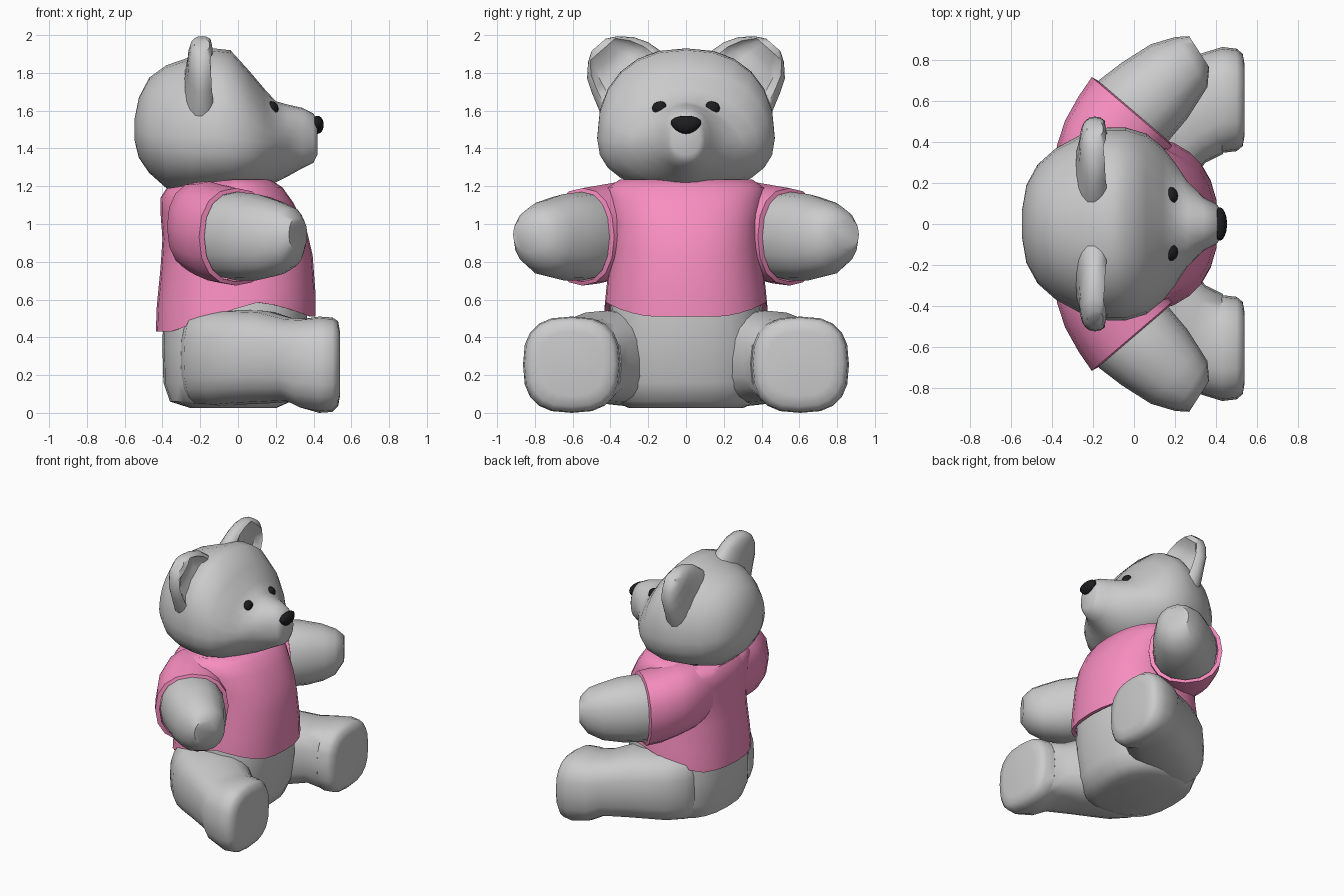
import bpy, bmesh, math
from mathutils import Vector

if "Cube" in bpy.data.objects:
    bpy.data.objects.remove(bpy.data.objects["Cube"])

X, Y, Z = Vector((1, 0, 0)), Vector((0, 1, 0)), Vector((0, 0, 1))


def material(name, rgb):
    m = bpy.data.materials.new(name)
    m.diffuse_color = (*rgb, 1)
    m.use_nodes = True
    m.node_tree.nodes["Principled BSDF"].inputs["Base Color"].default_value = m.diffuse_color
    return m


pink = material("pink_fabric", (0.94, 0.27, 0.53))
black = material("black_plastic", (0.012, 0.012, 0.014))


def spow(v, p):
    return math.copysign(abs(v) ** p, v)


def ring(c, u, v, a, b, p=1.0, n=20, below=None):
    """Rounded cross-section; 'below' gives a different lower half height."""
    pts = []
    for i in range(n):
        t = 2 * math.pi * i / n
        s = spow(math.sin(t), p)
        h = below if (below is not None and s < 0) else b
        pts.append(Vector(c) + u * a * spow(math.cos(t), p) + v * h * s)
    return pts


def finish(bm, name, mat=None, mirror=False, angle=50):
    bmesh.ops.recalc_face_normals(bm, faces=bm.faces)
    me = bpy.data.meshes.new(name)
    bm.to_mesh(me)
    bm.free()
    ob = bpy.data.objects.new(name, me)
    bpy.context.collection.objects.link(ob)
    if mat:
        me.materials.append(mat)
    bpy.ops.object.select_all(action='DESELECT')
    ob.select_set(True)
    bpy.context.view_layer.objects.active = ob
    bpy.ops.object.shade_smooth_by_angle(angle=math.radians(angle))
    if mirror:
        m = ob.modifiers.new("mirror", 'MIRROR')
        m.use_axis = (False, True, False)
    return ob


def loft(name, rings, mat=None, mirror=False, caps=(True, True), angle=50):
    bm = bmesh.new()
    rows = [[bm.verts.new(p) for p in r] for r in rings]
    n = len(rows[0])
    for r, s in zip(rows, rows[1:]):
        for i in range(n):
            j = (i + 1) % n
            bm.faces.new((r[i], r[j], s[j], s[i]))
    if caps[0]:
        bm.faces.new(rows[0])
    if caps[1]:
        bm.faces.new(rows[-1])
    return finish(bm, name, mat, mirror, angle)


def ball(c, size):
    bm = bmesh.new()
    bmesh.ops.create_uvsphere(bm, u_segments=16, v_segments=10, radius=1)
    for v in bm.verts:
        v.co = Vector(c) + Vector((v.co[i] * size[i] for i in range(3)))
    return bm


# Head with muzzle: x, half width, bottom, widest height, top, roundness
head = [(-0.547, .06, 1.44, 1.50, 1.56, 1), (-0.525, .19, 1.35, 1.49, 1.67, 1),
        (-0.47, .29, 1.27, 1.47, 1.775, 1), (-0.38, .37, 1.19, 1.46, 1.84, .95),
        (-0.25, .44, 1.17, 1.46, 1.885, .9), (-0.13, .47, 1.17, 1.46, 1.93, .88),
        (-0.04, .47, 1.17, 1.45, 1.92, .88), (0.06, .44, 1.18, 1.44, 1.81, .92),
        (0.14, .375, 1.20, 1.43, 1.715, 1.1), (0.20, .30, 1.22, 1.43, 1.65, 1.25),
        (0.26, .21, 1.25, 1.44, 1.633, 1.1), (0.34, .13, 1.295, 1.45, 1.615, .9),
        (0.40, .10, 1.325, 1.45, 1.585, .9), (0.42, .075, 1.365, 1.45, 1.54, .9)]
loft("head", [ring((x, 0, zc), Y, Z, w, zt - zc, p, 24, zc - zb)
              for x, w, zb, zc, zt, p in head])

# Ears: tapering flaps rising from the head, dished at the front
across = Vector((0, .75, -.66))
ear = [(.22, 1.67, .25, .11, 0), (.29, 1.755, .228, .095, .03),
       (.35, 1.83, .20, .08, .07), (.40, 1.88, .165, .075, .06),
       (.44, 1.925, .105, .065, .01), (.463, 1.948, .05, .04, 0)]
rows = []
for y, z, w, t, dish in ear:
    c = Vector((-.19, y, z))
    r = ring(c, across, X, w, t, .85)
    for p in r:
        if p.x > c.x and abs((p - c).dot(across)) < .7 * w:
            p.x -= dish
    rows.append(r)
loft("ear", rows, mirror=True)

# Eyes and nose
finish(ball((.178, .137, 1.61), (.036, .043, .04)), "eye", black, True)
bm = ball((.42, 0, 1.525), (.034, .078, .048))
for v in bm.verts:
    v.co.y *= 1 + (v.co.z - 1.525) * 6
finish(bm, "nose", black)

# Lower body: z, back x, front x, half width
body = [(.025, -.25, .20, .30), (.06, -.36, .28, .38), (.16, -.395, .32, .42),
        (.35, -.40, .35, .425), (.55, -.395, .37, .40), (.80, -.37, .34, .36),
        (1.1, -.33, .2, .3), (1.22, -.28, .1, .22)]
loft("body", [ring(((x0 + x1) / 2, 0, z), X, Y, (x1 - x0) / 2, w, .8, 24)
              for z, x0, x1, w in body])

# Legs with blunt feet: centre, half width, half height, sideways axis
fan = Vector((-.45, .89, 0))
mid = Vector((-.3, .95, 0)).normalized()
leg = [((-.26, .15, .29), .12, .20, fan), ((-.19, .23, .29), .215, .25, fan),
       ((-.08, .31, .29), .245, .255, fan), ((.03, .375, .295), .255, .25, fan),
       ((.15, .44, .295), .255, .245, fan), ((.28, .53, .28), .24, .222, mid),
       ((.36, .58, .26), .25, .24, mid), ((.43, .605, .255), .258, .255, Y),
       ((.50, .605, .255), .25, .25, Y), ((.53, .605, .26), .225, .225, Y),
       ((.54, .605, .26), .17, .17, Y)]
loft("leg", [ring(c, u, Z, a, b, .75) for c, a, b, u in leg], mirror=True)

# Arms
side = Vector((-.76, .65, 0))
wrist = Vector((-.65, .76, 0))
tip = Vector((-.54, .84, 0))
arm = [((-.14, .40, .94), .20, .21, side), ((.0, .555, .935), .225, .235, side),
       ((.10, .65, .93), .21, .228, side), ((.20, .74, .925), .18, .20, wrist),
       ((.28, .79, .93), .145, .16, tip), ((.318, .84, .945), .09, .09, tip)]
loft("arm", [ring(c, u, Z, a, b, .9, 16) for c, a, b, u in arm], mirror=True)


# Shirt torso: the hem dips at the back and slightly at the front
def hem(x):
    if x < 0.1:
        return .585 - .155 * min(1, (0.1 - x) / .45) ** 1.1
    return .585 - .075 * min(1, (x - 0.1) / .28) ** 1.5


shirt = [(0, -.405, .385, .405), (0, -.435, .41, .432), (.18, -.43, .41, .42),
         (.45, -.41, .395, .395), (.65, -.40, .36, .395), (.83, -.41, .29, .42),
         (.94, -.41, .235, .42), (1, -.38, .17, .36)]
rows = []
for f, x0, x1, w in shirt:
    r = ring(((x0 + x1) / 2, 0, 0), X, Y, (x1 - x0) / 2, w, .85, 28)
    for p in r:
        top = 1.235 - .05 * max(0, -.05 - p.x) / .35
        p.z = hem(p.x) * (1 - f) + top * f
    rows.append(r)
loft("shirt_torso", rows, pink, caps=(False, True))

# Shirt sleeves with turned-in cuffs
sleeve = [((-.26, .10, .99), .15, .19), ((-.205, .235, .985), .225, .24),
          ((-.15, .345, .97), .245, .255), ((-.08, .46, .945), .25, .26),
          ((-.01, .548, .932), .258, .258), ((-.005, .553, .932), .228, .238),
          ((-.06, .49, .932), .22, .225)]
loft("shirt_sleeve", [ring(c, side, Z, a, b, .88, 16) for c, a, b in sleeve],
     pink, mirror=True, caps=(True, False), angle=40)
